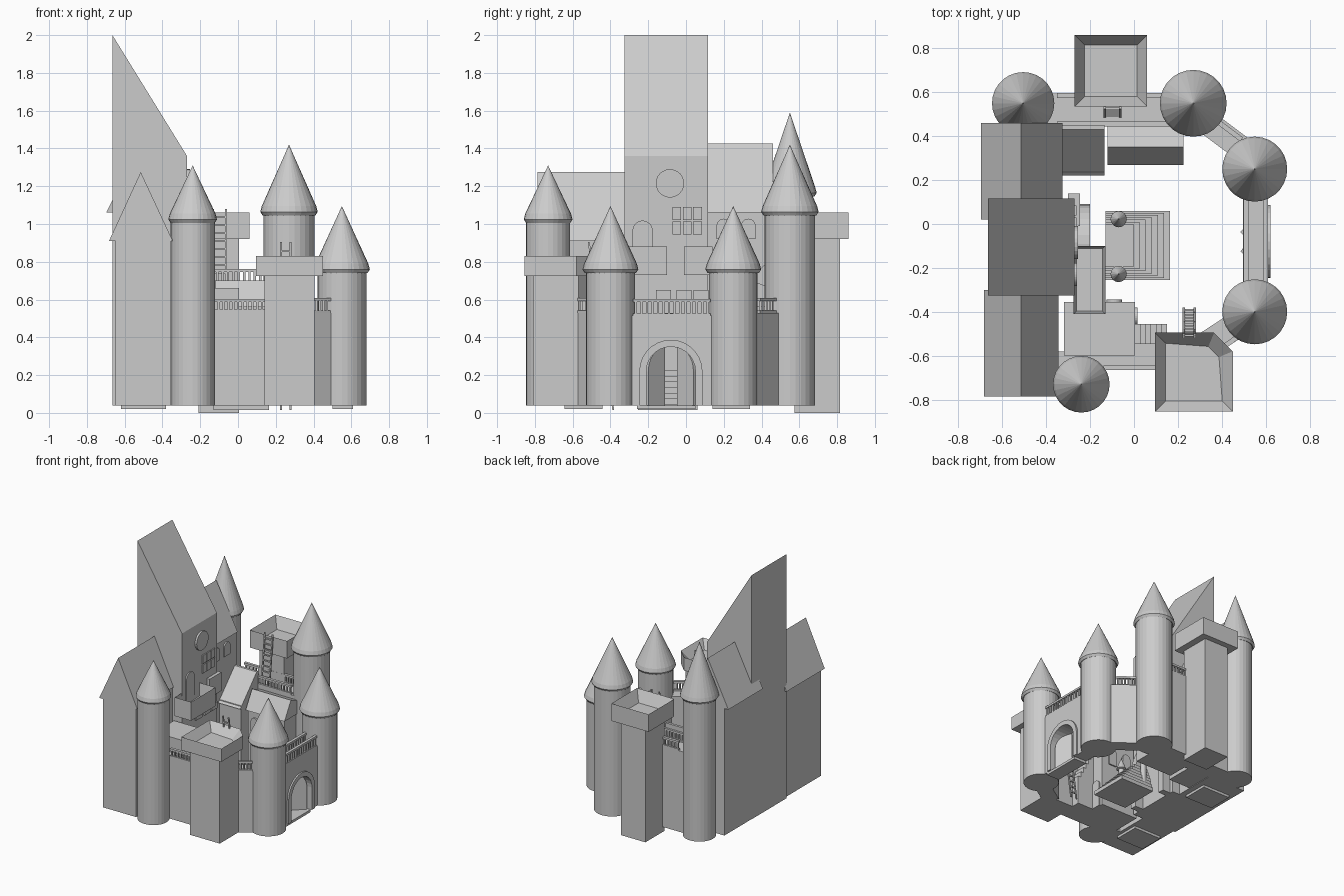
import bpy, bmesh
from math import sin, cos, pi
from mathutils import Vector

if "Cube" in bpy.data.objects:
    bpy.data.objects.remove(bpy.data.objects["Cube"])

BASE = 0.04


def finish(name, bm):
    bmesh.ops.recalc_face_normals(bm, faces=bm.faces)
    me = bpy.data.meshes.new(name)
    bm.to_mesh(me)
    bm.free()
    ob = bpy.data.objects.new(name, me)
    bpy.context.collection.objects.link(ob)
    return ob


def prism(name, pts, axis, lo, hi, rim=0, depth=0):
    """Extrude a 2D outline along an axis; optionally sink the far face."""
    place = {'X': lambda a, b: (lo, a, b), 'Y': lambda a, b: (a, lo, b), 'Z': lambda a, b: (a, b, lo)}[axis]
    shift = Vector([(hi - lo) * (axis == k) for k in 'XYZ'])
    bm = bmesh.new()
    base = bm.faces.new([bm.verts.new(place(*p)) for p in pts])
    ext = bmesh.ops.extrude_face_region(bm, geom=[base], use_keep_orig=True)['geom']
    moved = [g for g in ext if isinstance(g, bmesh.types.BMVert)]
    bmesh.ops.translate(bm, verts=moved, vec=shift)
    bmesh.ops.recalc_face_normals(bm, faces=bm.faces)
    if rim:
        top = [g for g in ext if isinstance(g, bmesh.types.BMFace)][0]
        bmesh.ops.inset_region(bm, faces=[top], thickness=rim)
        bmesh.ops.translate(bm, verts=top.verts[:], vec=(0, 0, -depth))
    return finish(name, bm)


def rect(a0, a1, b0, b1):
    return [(a0, b0), (a1, b0), (a1, b1), (a0, b1)]


def box(name, x0, x1, y0, y1, z0, z1, **kw):
    return prism(name, rect(x0, x1, y0, y1), 'Z', z0, z1, **kw)


def arch(c, z0, spring, r, n=14):
    return [(c + r, z0)] + [(c + r * cos(pi * i / n), spring + r * sin(pi * i / n)) for i in range(n + 1)] + [(c - r, z0)]


def lathe(name, x, y, profile, n=28):
    bm = bmesh.new()
    rings = []
    for r, z in profile:
        rings.append([bm.verts.new((x + r * cos(2 * pi * i / n), y + r * sin(2 * pi * i / n), z)) for i in range(n)])
    for a, b in zip(rings, rings[1:]):
        for i in range(n):
            bm.faces.new((a[i], a[(i + 1) % n], b[(i + 1) % n], b[i]))
    bm.faces.new(rings[0])
    bmesh.ops.remove_doubles(bm, verts=bm.verts, dist=1e-6)
    ob = finish(name, bm)
    return ob


def beam(bm, p, q, w, h):
    """Box running from p to q with horizontal width w and thickness h."""
    p, q = Vector(p), Vector(q)
    d = (q - p).normalized()
    side = d.cross(Vector((0, 0, 1)))
    side = side.normalized() * w / 2 if side.length > 1e-4 else Vector((w / 2, 0, 0))
    up = side.cross(d).normalized() * h / 2
    a, b = [[bm.verts.new(c + s * side + t * up) for s, t in ((-1, -1), (1, -1), (1, 1), (-1, 1))] for c in (p, q)]
    bm.faces.new(a)
    bm.faces.new(b)
    for i in range(4):
        j = (i + 1) % 4
        bm.faces.new((a[i], a[j], b[j], b[i]))


def railing(name, p, q, z, n, h=0.08):
    bm = bmesh.new()
    beam(bm, (*p, z + h), (*q, z + h), 0.022, 0.016)
    beam(bm, (*p, z + 0.006), (*q, z + 0.006), 0.02, 0.012)
    for i in range(n):
        c = Vector(p).lerp(Vector(q), (i + 0.5) / n)
        beam(bm, (*c, z), (*c, z + h), 0.012, 0.012)
    finish(name, bm)


def ladder(name, x, w, foot, head, n):
    bm = bmesh.new()
    for s in (-1, 1):
        beam(bm, (x + s * w / 2, *foot), (x + s * w / 2, *head), 0.01, 0.01)
    for i in range(1, n):
        y, z = Vector(foot).lerp(Vector(head), i / n)
        beam(bm, (x - w / 2, y, z), (x + w / 2, y, z), 0.01, 0.01)
    finish(name, bm)


def wall(name, p, q, w, top):
    bm = bmesh.new()
    m = (BASE + top) / 2
    beam(bm, (*p, m), (*q, m), w, top - BASE)
    finish(name, bm)


# Round towers with conical roofs: x, y, body radius, roof radius, eave, apex
towers = {'back_left': (-0.505, 0.55, 0.122, 0.142, 1.16, 1.59), 'back_right': (0.27, 0.55, 0.134, 0.152, 1.06, 1.42),
          'gate_north': (0.55, 0.25, 0.129, 0.148, 0.755, 1.095), 'gate_south': (0.55, -0.40, 0.129, 0.148, 0.755, 1.095),
          'front_left': (-0.24, -0.73, 0.117, 0.129, 1.02, 1.31)}
for k, (x, y, r, R, e, a) in towers.items():
    lathe('tower_' + k, x, y, [(r, BASE), (r, e - 0.01), (R - 0.012, e - 0.014), (R, e + 0.004), (R - 0.008, e + 0.035), (0, a)])

# Main keep with its steep single-slope roof
prism('keep', [(-0.665, BASE), (-0.27, BASE), (-0.27, 1.36), (-0.665, 2.0)], 'Y', -0.325, 0.117)
# Gabled wings on both sides of the keep
for k, y0, y1, x0, x1, e, a in (('front', -0.785, -0.30, -0.683, -0.345, 0.91, 1.275), ('back', 0.02, 0.46, -0.698, -0.325, 1.06, 1.425)):
    prism('wing_' + k, [(x0 + 0.035, BASE), (x1 - 0.01, BASE), (x1 - 0.01, e), (x0 + 0.035, e)], 'Y', y0, y1)
    prism('wing_roof_' + k, [(x0, e), (x1, e), (-0.515, a)], 'Y', y0, y1)
    box('wing_footing_' + k, -0.62, -0.38, (y0 + y1) / 2 - 0.1, (y0 + y1) / 2 + 0.1, 0.02, BASE)

# Keep openings, balcony, ledges and entrance portal
lathe_pts = [(-0.085 + 0.075 * cos(i * pi / 12), 1.215 + 0.075 * sin(i * pi / 12)) for i in range(24)]
prism('round_window', lathe_pts, 'X', -0.28, -0.255, rim=0)
for i in range(2):
    for j in range(3):
        y, z = -0.072 + j * 0.055, 0.945 + i * 0.077
        prism('window_pane', rect(y, y + 0.046, z, z + 0.067), 'X', -0.28, -0.262)
prism('balcony_door', arch(-0.23, 0.78, 0.965, 0.053), 'X', -0.28, -0.26)
box('balcony', -0.275, -0.13, -0.41, -0.10, 0.73, 0.88, rim=0.018, depth=0.1)
box('keep_ledge', -0.30, -0.245, -0.01, 0.14, 0.73, 0.88)
prism('entrance_portal', arch(-0.09, BASE, 0.35, 0.18) + arch(-0.09, BASE, 0.35, 0.13)[::-1], 'X', -0.28, -0.2)
for y in (0.2, 0.33):
    prism('wing_window', arch(y, 0.92, 0.99, 0.038), 'X', -0.345, -0.325)
for y in (-0.12, -0.01, 0.08):
    prism('keep_window', rect(y - 0.04, y + 0.04, 0.6, 0.65), 'X', -0.28, -0.26)

# Square towers with sunken tops
prism('front_square_body', [(0.14, -0.81), (0.405, -0.81), (0.405, -0.57), (0.34, -0.52), (0.14, -0.52)], 'Z', BASE, 0.73)
prism('front_square_top', [(0.095, -0.855), (0.45, -0.855), (0.45, -0.58), (0.365, -0.495), (0.095, -0.495)], 'Z', 0.725, 0.83, rim=0.068, depth=0.07)
box('back_square_body', -0.21, 0.005, 0.575, 0.815, 0, 0.93)
box('back_square_top', -0.27, 0.06, 0.535, 0.86, 0.92, 1.06, rim=0.064, depth=0.09)
ladder('courtyard_ladder', 0.252, 0.05, (-0.385, 0.015), (-0.515, 0.905), 18)
ladder('back_tower_ladder', -0.098, 0.07, (0.49, 0.7), (0.53, 1.08), 9)

# Curtain walls and their railings
gate_wall = box('gate_wall', 0.497, 0.61, -0.33, 0.18, BASE, 0.515)
wall('front_wall', (-0.2, -0.605), (0.16, -0.605), 0.12, 0.54)
wall('front_diagonal_wall', (0.33, -0.55), (0.53, -0.42), 0.12, 0.53)
wall('back_diagonal_wall', (0.27, 0.51), (0.55, 0.30), 0.11, 0.53)
wall('back_wall', (-0.5, 0.52), (0.27, 0.52), 0.15, 0.69)
wall('west_link_wall', (-0.36, -0.66), (-0.2, -0.66), 0.16, 0.54)
for x in (0.51, 0.6):
    railing('gate_railing', (x, -0.28), (x, 0.13), 0.515, 14)
railing('front_railing', (-0.14, -0.655), (0.14, -0.655), 0.535, 11, 0.06)
railing('front_diagonal_railing', (0.385, -0.575), (0.5, -0.495), 0.53, 6, 0.07)
railing('back_diagonal_railing', (0.37, 0.475), (0.49, 0.385), 0.53, 6, 0.07)
for y in (0.455, 0.585):
    railing('back_railing', (-0.35, y), (0.16, y), 0.69, 18, 0.065)

# Gate opening, surround and door leaves
cutter = prism('gate_cutter', arch(-0.08, 0.0, 0.22, 0.13), 'X', 0.4, 0.7)
cutter.hide_render = True
cutter.hide_viewport = True
mod = gate_wall.modifiers.new('gate_hole', 'BOOLEAN')
mod.operation, mod.object, mod.solver = 'DIFFERENCE', cutter, 'EXACT'
prism('gate_surround', arch(-0.08, BASE, 0.22, 0.167) + arch(-0.08, BASE, 0.22, 0.13)[::-1], 'X', 0.6, 0.622)
box('gate_threshold', 0.5, 0.61, -0.26, 0.05, 0.02, BASE)
for s in (-1, 1):
    leaf = [(0, BASE)] + [(0.125 * (1 - cos(t * pi / 16)), 0.22 + 0.125 * sin(t * pi / 16)) for t in range(9)] + [(0.125, BASE)]
    ob = prism('gate_door', [(-s * a, b) for a, b in leaf], 'X', -0.008, 0.008)
    ob.location = (0.58, -0.08 + s * 0.125, 0)
    ob.rotation_euler.z = -s * 0.8

# Courtyard steps with capped posts
for i in range(7):
    box('step', -0.13, 0.165 - 0.028 * i, -0.255 + 0.01 * i, 0.06 - 0.01 * i, 0.015 + (0.03 * i if i else 0), 0.045 + 0.03 * i)
for y in (0.022, -0.228):
    lathe('step_post', -0.07, y, [(0.022, 0.02), (0.022, 0.30), (0.037, 0.305), (0, 0.4)], 16)

# Courtyard houses along the back
box('long_house', -0.11, 0.215, 0.285, 0.45, BASE, 0.58)
prism('long_house_roof', [(0.268, 0.56), (0.45, 0.56), (0.45, 0.66), (0.35, 0.70)], 'X', -0.12, 0.225)
box('corner_house', -0.33, -0.14, 0.235, 0.45, BASE, 0.6)
prism('corner_house_roof', [(0.22, 0.58), (0.45, 0.58), (0.45, 0.80), (0.43, 0.80)], 'X', -0.33, -0.135)
for x in (-0.05, 0.05, 0.15):
    for z in (0.14, 0.4):
        prism('house_window', arch(x, z, z + 0.08, 0.03), 'Y', 0.275, 0.29)
# Courtyard house at the front with side stairs
box('front_house', -0.32, 0.005, -0.60, -0.355, BASE, 0.66)
for i in range(6):
    box('house_stair', 0.0, 0.15 - 0.024 * i, -0.545, -0.455, BASE, 0.27 + 0.045 * i)
for x in (-0.22, -0.09):
    prism('front_house_window', arch(x, 0.4, 0.5, 0.035), 'Y', -0.36, -0.345)
prism('front_house_door', arch(-0.42, BASE, 0.22, 0.04), 'X', 0.0, 0.015)
